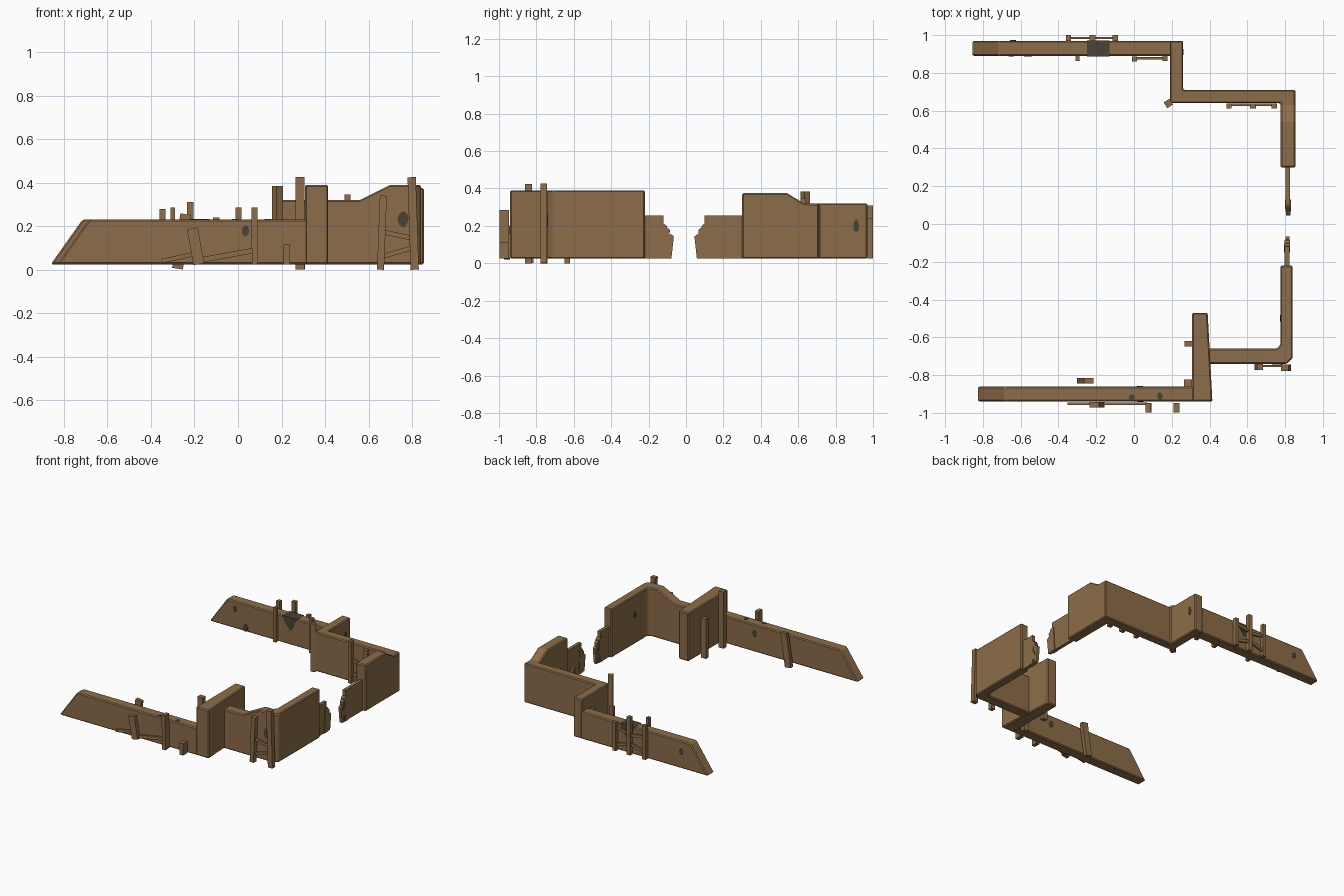
import bpy, bmesh, math, random
from mathutils import Vector, Matrix

if "Cube" in bpy.data.objects:
    bpy.data.objects.remove(bpy.data.objects["Cube"])

random.seed(4)
BASE = 0.025  # walls start just above the lowest post feet


def material(name, rgb):
    m = bpy.data.materials.new(name)
    m.diffuse_color = (*rgb, 1)
    m.use_nodes = True
    m.node_tree.nodes["Principled BSDF"].inputs["Base Color"].default_value = m.diffuse_color
    return m


MUD = material("mud_brown", (0.265, 0.152, 0.067))
DARK = material("dark_stain", (0.065, 0.057, 0.033))


def finish(name, bm, mat, bevel=0):
    bmesh.ops.recalc_face_normals(bm, faces=bm.faces)
    me = bpy.data.meshes.new(name)
    bm.to_mesh(me)
    bm.free()
    me.materials.append(mat)
    ob = bpy.data.objects.new(name, me)
    bpy.context.collection.objects.link(ob)
    if bevel:
        b = ob.modifiers.new("worn_edges", 'BEVEL')
        b.width, b.segments = bevel, 1
        b.limit_method, b.angle_limit = 'ANGLE', math.radians(35)
    return ob


def prism(name, pts, lo, hi, axis='y', mat=MUD, bevel=0):
    """Extrude a (u, z) profile along axis x or y."""
    bm = bmesh.new()
    place = (lambda u, z, t: (u, t, z)) if axis == 'y' else (lambda u, z, t: (t, u, z))
    a = [bm.verts.new(place(u, z, lo)) for u, z in pts]
    b = [bm.verts.new(place(u, z, hi)) for u, z in pts]
    n = len(pts)
    bm.faces.new(a)
    bm.faces.new(b[::-1])
    for i in range(n):
        j = (i + 1) % n
        bm.faces.new((a[i], a[j], b[j], b[i]))
    return finish(name, bm, mat, bevel)


def wall(name, sections):
    """Loft a wall through (outer xy, inner xy, height) sections."""
    bm = bmesh.new()
    rings = [[bm.verts.new((*p, z)) for p, z in ((o, BASE), (i, BASE), (i, h), (o, h))]
             for o, i, h in sections]
    for r, s in zip(rings, rings[1:]):
        for k in range(4):
            m = (k + 1) % 4
            bm.faces.new((r[k], r[m], s[m], s[k]))
    bm.faces.new(rings[0])
    bm.faces.new(rings[-1][::-1])
    return finish(name, bm, MUD, 0.007)


def beam(name, p, q, w=0.03, d=0.03, turn=0):
    """Square timber from p to q."""
    p, q = Vector(p), Vector(q)
    z = (q - p).normalized()
    x = Vector((0, 1, 0)).cross(z).normalized()
    y = z.cross(x)
    rot = Matrix((x, y, z)).transposed().to_4x4()
    mat = (Matrix.Translation((p + q) / 2) @ rot @ Matrix.Rotation(turn, 4, 'Z')
           @ Matrix.Diagonal((w, d, (q - p).length, 1)))
    bm = bmesh.new()
    bmesh.ops.create_cube(bm, size=1, matrix=mat)
    return finish(name, bm, MUD)


def spot(name, c, axis, ru, rv):
    """Thin irregular patch lying on a wall face."""
    ring = []
    for i in range(10):
        a, k = math.tau * i / 10, random.uniform(0.85, 1.1)
        ring.append((ru * k * math.cos(a), rv * k * math.sin(a)))
    bm = bmesh.new()
    sides = []
    for t in (-0.002, 0.002):
        off = {'x': lambda u, v: (t, u, v), 'y': lambda u, v: (u, t, v), 'z': lambda u, v: (u, v, t)}[axis]
        sides.append([bm.verts.new(Vector(c) + Vector(off(u, v))) for u, v in ring])
    a, b = sides
    bm.faces.new(a)
    bm.faces.new(b[::-1])
    for i in range(10):
        j = (i + 1) % 10
        bm.faces.new((a[i], a[j], b[j], b[i]))
    return finish(name, bm, DARK)


# Low walls with sloping outer ends
for name, x0, x1, y0, y1 in (("front_low_wall", -0.83, 0.32, -0.94, -0.86),
                             ("back_low_wall", -0.86, 0.20, 0.89, 0.97)):
    prism(name, [(x0, BASE), (x1, BASE), (x1, 0.23), (x0 + 0.145, 0.23)], y0, y1, bevel=0.007)

# Thick buttress wall, tapering inward
wall("front_buttress", [((0.415, -0.94), (0.308, -0.94), 0.39), ((0.39, -0.47), (0.308, -0.47), 0.39)])

# Front corner wall: rising top, chamfered corner
wall("front_corner_wall", [
    ((0.39, -0.74), (0.39, -0.66), 0.32), ((0.56, -0.74), (0.56, -0.66), 0.32),
    ((0.70, -0.74), (0.70, -0.66), 0.39), ((0.81, -0.74), (0.755, -0.66), 0.39),
    ((0.84, -0.71), (0.775, -0.64), 0.39), ((0.84, -0.22), (0.775, -0.22), 0.39)])

# Back corner wall: stepped plan with a rise toward the gateway
wall("back_corner_wall", [
    ((0.26, 0.97), (0.19, 0.97), 0.32), ((0.26, 0.71), (0.19, 0.64), 0.32),
    ((0.855, 0.71), (0.775, 0.64), 0.32), ((0.855, 0.63), (0.775, 0.63), 0.32),
    ((0.855, 0.54), (0.775, 0.54), 0.375), ((0.855, 0.30), (0.775, 0.30), 0.375)])

# Broken gateway ends: thin panel and leaning slabs; s is the direction to the gap
for side, y0, ye, s, x in (("front", -0.23, -0.12, 1, 0.81), ("back", 0.31, 0.10, -1, 0.815)):
    prism(side + "_gate_panel", [(y0, BASE), (ye, BASE), (ye, 0.255), (y0, 0.255)],
          x - 0.012, x + 0.012, 'x')
    for i, (b, t, h) in enumerate(((0.008, 0.018, 0.21), (0.022, 0.034, 0.19), (0.042, 0.055, 0.155))):
        prism(f"{side}_gate_slab_{i}", [(ye - s * 0.03, BASE), (ye + s * b, BASE), (ye + s * t, h - 0.012),
              (ye + s * (t - 0.014), h), (ye - s * 0.02, h)],
              x - 0.015 + 0.003 * i, x + 0.017 - 0.002 * i, 'x')

# Front wall posts and sticks
beam("front_leaning_post", (-0.18, -0.957, 0.025), (-0.21, -0.957, 0.19), 0.05, 0.03)
beam("front_post", (0.078, -0.972, 0.025), (0.075, -0.972, 0.285), 0.028, 0.05)
beam("front_short_post", (0.225, -0.972, 0.025), (0.225, -0.972, 0.115), 0.03, 0.05)
beam("front_stick_left", (-0.35, -0.952, 0.04), (-0.2, -0.952, 0.072), 0.02, 0.012)
beam("front_stick_right", (-0.17, -0.952, 0.045), (0.07, -0.952, 0.088), 0.025, 0.012)
beam("front_inner_post", (-0.278, -0.83, 0.005), (-0.24, -0.83, 0.255), 0.05, 0.028)

# Buttress posts
beam("buttress_tall_post", (0.285, -0.842, 0.0), (0.285, -0.842, 0.425), 0.042, 0.036)
beam("buttress_short_post", (0.287, -0.634, 0.0), (0.287, -0.634, 0.30), 0.04, 0.03)

# Corner posts and rails
beam("corner_post", (0.655, -0.757, 0.0), (0.668, -0.757, 0.34), 0.032, 0.034)
beam("corner_tall_post", (0.812, -0.76, 0.0), (0.798, -0.76, 0.425), 0.038, 0.034)
for i, (a, b) in enumerate(((0.175, 0.145), (0.06, 0.10))):
    beam(f"corner_rail_{i}", (0.66, -0.752, a), (0.80, -0.752, b), 0.022, 0.01)

# Back wall outer frame
for i, (x, w, h) in enumerate(((-0.347, 0.028, 0.28), (-0.22, 0.03, 0.31), (-0.10, 0.028, 0.24))):
    beam(f"back_outer_post_{i}", (x, 0.985, 0.025), (x, 0.985, h), w, 0.03)
for i, (x0, z0, x1, z1) in enumerate(((-0.35, 0.19, -0.22, 0.17), (-0.22, 0.18, -0.10, 0.20),
                                      (-0.35, 0.07, -0.22, 0.11), (-0.22, 0.10, -0.10, 0.07))):
    beam(f"back_outer_rail_{i}", (x0, 0.985, z0), (x1, 0.985, z1), 0.022, 0.012)

# Back wall inner posts and rails
for i, (x, y, w, h) in enumerate(((-0.30, 0.877, 0.022, 0.285), (0.003, 0.873, 0.028, 0.285),
                                  (0.165, 0.877, 0.026, 0.23), (0.503, 0.625, 0.026, 0.345),
                                  (0.63, 0.625, 0.034, 0.31), (0.742, 0.625, 0.03, 0.30))):
    beam(f"inner_post_{i}", (x, y, 0.025), (x, y, h), w, 0.028)
for i, (x0, x1, y) in enumerate(((0.0, 0.17, 0.877), (0.50, 0.63, 0.631), (0.63, 0.745, 0.631))):
    for z0, z1 in ((0.08, 0.12), (0.20, 0.17)):
        beam(f"inner_rail_{i}", (x0, y, z0), (x1, y, z1), 0.022, 0.012)
beam("back_angled_post", (0.182, 0.638, 0.025), (0.182, 0.638, 0.385), 0.036, 0.036, math.radians(32))

# Dark stains
prism("back_wall_stain", [(-0.25, 0.232), (-0.13, 0.232), (-0.155, 0.18), (-0.185, 0.13), (-0.23, 0.18)],
      0.888, 0.972, mat=DARK)
for i, (c, axis, ru, rv) in enumerate((
        ((0.035, -0.941, 0.18), 'y', 0.018, 0.026), ((0.76, -0.741, 0.235), 'y', 0.026, 0.038),
        ((0.03, -0.859, 0.16), 'y', 0.02, 0.025), ((0.261, 0.91, 0.20), 'x', 0.016, 0.032),
        ((0.774, -0.50, 0.24), 'x', 0.018, 0.028), ((-0.64, 0.971, 0.15), 'y', 0.018, 0.025),
        ((-0.65, 0.889, 0.17), 'y', 0.016, 0.025), ((-0.56, 0.889, 0.055), 'y', 0.022, 0.028),
        ((-0.01, -0.917, 0.23), 'z', 0.017, 0.015), ((0.137, -0.912, 0.23), 'z', 0.017, 0.02))):
    spot(f"stain_{i}", c, axis, ru, rv)
